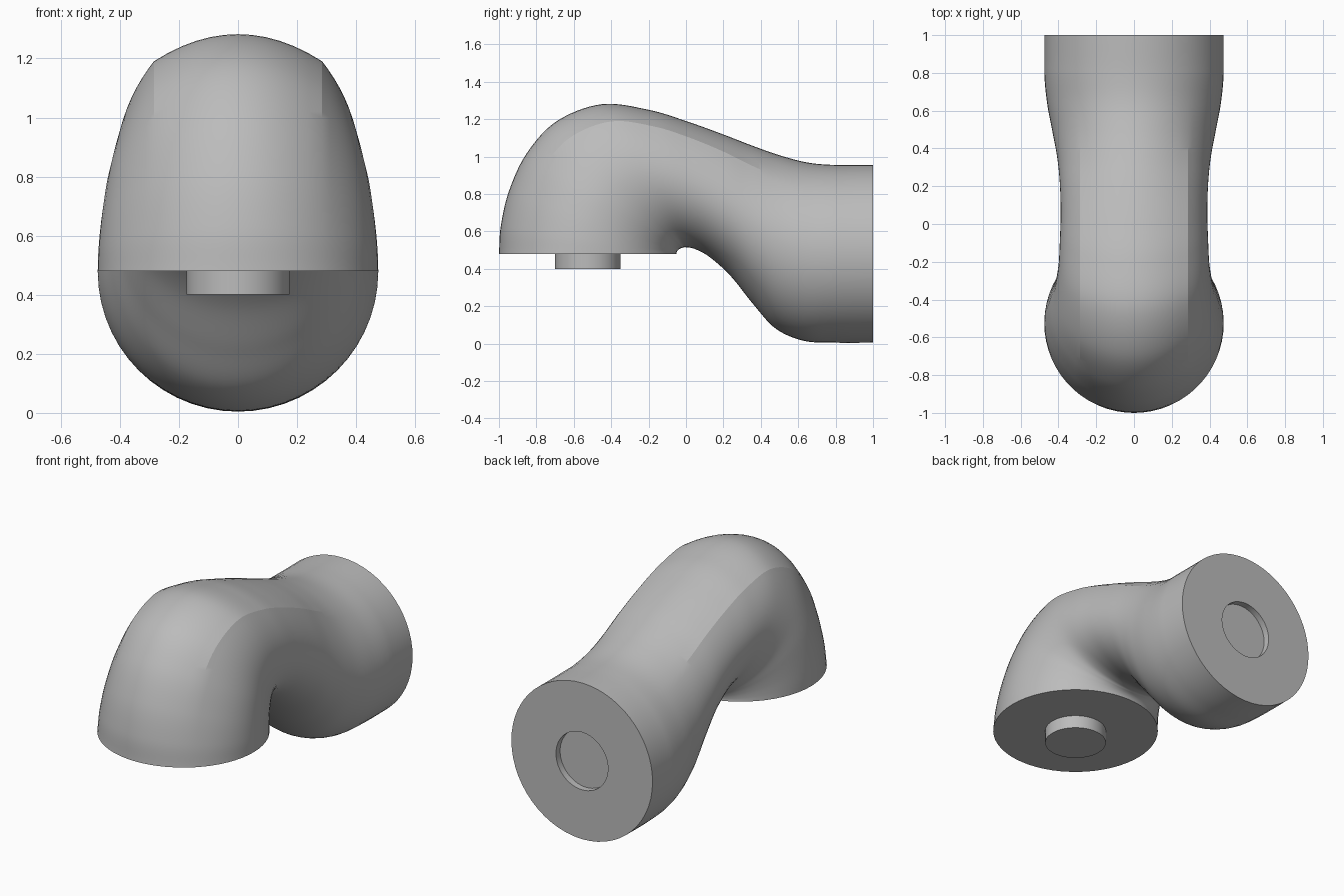
import bpy, bmesh, math
from mathutils import Vector

cube = bpy.data.objects.get("Cube")
if cube:
    bpy.data.objects.remove(cube, do_unlink=True)

grey = bpy.data.materials.new("plain grey")
grey.use_nodes = True
grey.diffuse_color = (0.5, 0.5, 0.5, 1)
grey.node_tree.nodes["Principled BSDF"].inputs["Base Color"].default_value = (0.5, 0.5, 0.5, 1)

RADIUS, SOCKET, RIDGE_X, RIDGE_V = 0.475, 0.175, 0.285, 0.76

# Stations: outer y, outer z, inner y, inner z, half width, ridge strength
stations = [Vector(s) for s in (
    (-1, .48, -.05, .48, .475, 0),
    (-.99, .63, -.05, .487, .472, .35),
    (-.945, .82, -.045, .497, .462, .7),
    (-.85, 1.02, -.035, .506, .445, .95),
    (-.69, 1.19, -.02, .512, .42, 1),
    (-.45, 1.28, 0, .515, .4, 1),
    (-.2, 1.25, .05, .505, .392, 1),
    (0, 1.19, .13, .46, .388, 1),
    (.2, 1.118, .24, .36, .393, .9),
    (.35, 1.06, .36, .21, .407, .7),
    (.5, 1.007, .48, .08, .432, .4),
    (.65, .968, .63, .015, .46, .15),
    (.8, .955, .8, .005, .475, 0),
    (1, .955, 1, .005, .475, 0))]


def smooth_stations(pts, steps):
    """Catmull-Rom interpolation through the stations."""
    pts = [2 * pts[0] - pts[1]] + pts + [2 * pts[-1] - pts[-2]]
    out = []
    for a, b, c, d in zip(pts, pts[1:], pts[2:], pts[3:]):
        for i in range(steps):
            t = i / steps
            out.append(0.5 * (2 * b + (c - a) * t + (2 * a - 5 * b + 4 * c - d) * t * t
                              + (3 * b - a - 3 * c + d) * t ** 3))
    return out + [pts[-2]]


def half_section(w, s):
    """Right half outline: shallow ridged top, bowed side, elliptical underside."""
    w = min(w, RADIUS)
    s = max(0, min(1, s))
    corner = math.asin(RIDGE_X / w)
    k = (1 - RIDGE_X / w) / RIDGE_V ** 2
    pts = []
    for i in range(7):
        x = RIDGE_X * i / 6
        arc = 1 - (1 - RIDGE_V) * (x / RIDGE_X) ** 2
        pts.append((x, math.sqrt(1 - (x / w) ** 2) * (1 - s) + arc * s))
    for i in range(1, 10):
        a = corner + (math.pi / 2 - corner) * i / 9
        v = RIDGE_V * math.cos(a) / math.cos(corner)
        pts.append((w * math.sin(a) * (1 - s) + w * (1 - k * v * v) * s,
                    math.cos(a) * (1 - s) + v * s))
    for i in range(1, 15):
        a = math.pi / 2 * (1 + i / 14)
        pts.append((w * math.sin(a), math.cos(a)))
    return pts


def finish(name, bm, angle):
    bmesh.ops.recalc_face_normals(bm, faces=bm.faces)
    mesh = bpy.data.meshes.new(name)
    bm.to_mesh(mesh)
    bm.free()
    mesh.materials.append(grey)
    obj = bpy.data.objects.new(name, mesh)
    bpy.context.collection.objects.link(obj)
    bpy.ops.object.select_all(action='DESELECT')
    obj.select_set(True)
    bpy.context.view_layer.objects.active = obj
    bpy.ops.object.shade_smooth_by_angle(angle=math.radians(angle))


# Curved pipe body
rings = []
for oy, oz, iy, iz, w, s in smooth_stations(stations, 8):
    outer, inner = Vector((0, oy, oz)), Vector((0, iy, iz))
    mid, up = (outer + inner) / 2, (outer - inner) / 2
    half = half_section(w, s)
    full = half + [(-x, v) for x, v in half[-2:0:-1]]
    rings.append([mid + up * v + Vector((x, 0, 0)) for x, v in full])

# Round socket sunk in the back face
centre = Vector((0, 1, .48))
rim = [centre + (p - centre) * (SOCKET / RADIUS) for p in rings[-1]]
rings += [rim, [p - Vector((0, .04, 0)) for p in rim]]

bm = bmesh.new()
loops = [[bm.verts.new(p) for p in ring] for ring in rings]
for a, b in zip(loops, loops[1:]):
    for i in range(len(a)):
        j = (i + 1) % len(a)
        bm.faces.new((a[i], a[j], b[j], b[i]))
bm.faces.new(loops[0])
bm.faces.new(loops[-1])
finish("curved_body", bm, 14)

# Round peg under the front end
bm = bmesh.new()
bmesh.ops.create_cone(bm, cap_ends=True, segments=48, radius1=SOCKET, radius2=SOCKET, depth=.1)
bmesh.ops.translate(bm, verts=bm.verts, vec=(0, -.525, .45))
finish("bottom_peg", bm, 30)
